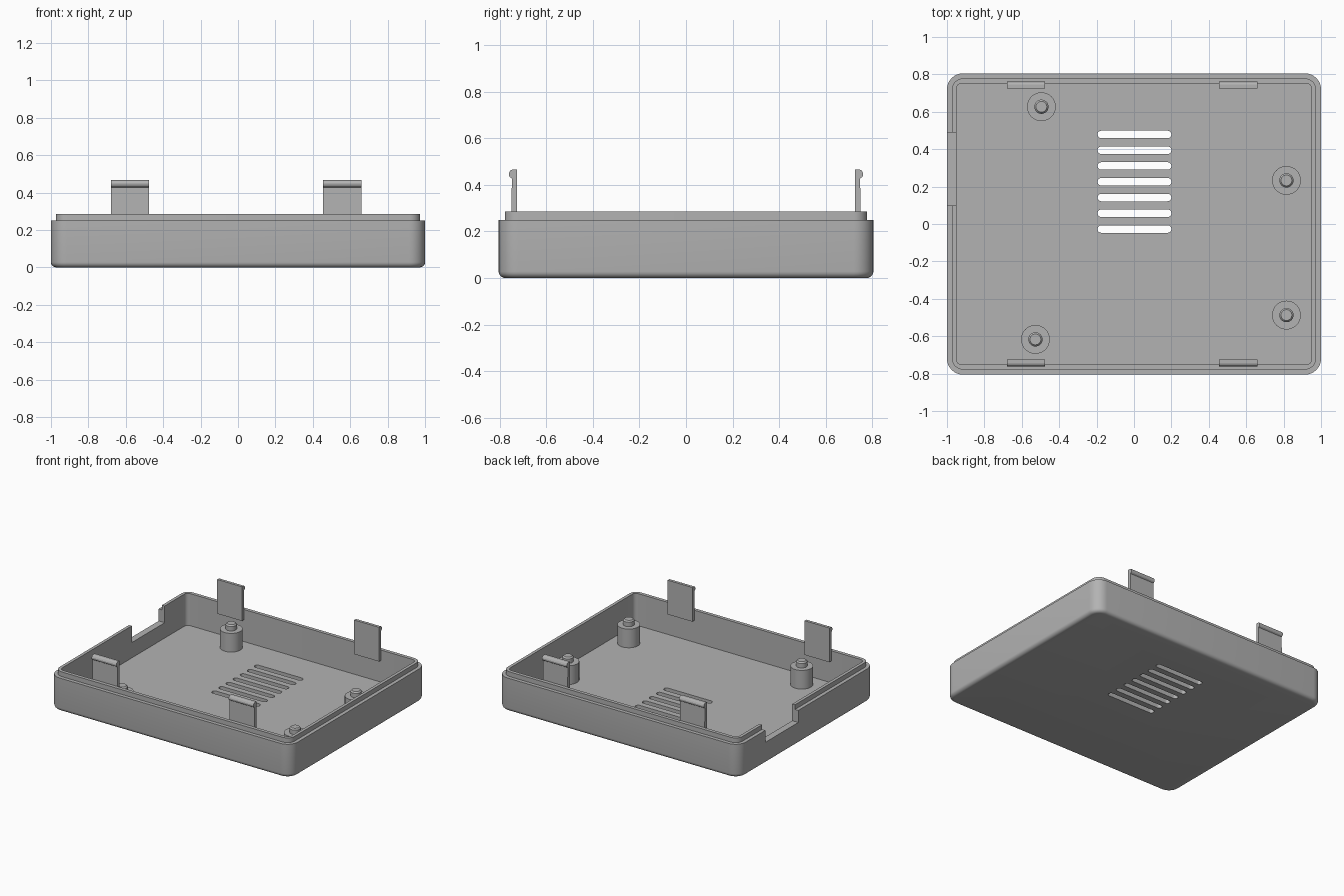
import bpy, bmesh, math
from mathutils import Vector

cube = bpy.data.objects.get("Cube")
if cube:
    bpy.data.objects.remove(cube, do_unlink=True)

grey = bpy.data.materials.new("grey plastic")
grey.use_nodes = True
COLOUR = (0.45, 0.45, 0.45, 1)
grey.diffuse_color = COLOUR
grey.node_tree.nodes["Principled BSDF"].inputs["Base Color"].default_value = COLOUR


def finish(name, bm):
    bmesh.ops.recalc_face_normals(bm, faces=bm.faces)
    mesh = bpy.data.meshes.new(name)
    bm.to_mesh(mesh)
    bm.free()
    mesh.materials.append(grey)
    ob = bpy.data.objects.new(name, mesh)
    bpy.context.collection.objects.link(ob)
    return ob


def smooth(ob):
    bpy.ops.object.select_all(action="DESELECT")
    ob.select_set(True)
    bpy.context.view_layer.objects.active = ob
    bpy.ops.object.shade_smooth_by_angle(angle=math.radians(35))


def block(name, low, high, radius=0, bottom=0, segments=8):
    """Box with rounded upright edges and an optional rounded underside."""
    bm = bmesh.new()
    bmesh.ops.create_cube(bm, size=1)
    low, high = Vector(low), Vector(high)
    for v in bm.verts:
        v.co = (low + high) / 2 + v.co * (high - low)
    if radius:
        upright = [e for e in bm.edges
                   if abs(e.verts[0].co.z - e.verts[1].co.z) > 1e-5]
        bmesh.ops.bevel(bm, geom=upright, offset=radius, segments=segments,
                        profile=0.5, affect="EDGES")
    if bottom:
        rim = [e for e in bm.edges
               if all(abs(v.co.z - low.z) < 1e-5 for v in e.verts)]
        bmesh.ops.bevel(bm, geom=rim, offset=bottom, segments=5,
                        profile=0.5, affect="EDGES")
    return finish(name, bm)


def boolean(target, tool, operation):
    mod = target.modifiers.new(operation, "BOOLEAN")
    mod.object, mod.operation, mod.solver = tool, operation, "EXACT"
    bpy.ops.object.select_all(action="DESELECT")
    bpy.context.view_layer.objects.active = target
    target.select_set(True)
    bpy.ops.object.modifier_apply(modifier=mod.name)
    bpy.data.objects.remove(tool, do_unlink=True)


FLOOR = 0.045

# Tray with a stepped lip around the rim
tray = block("tray", (-1, -0.805, 0), (1, 0.805, 0.25), 0.085, 0.028)
lip = block("lip", (-0.973, -0.778, 0.1), (0.973, 0.778, 0.285), 0.058)
boolean(tray, lip, "UNION")
cavity = block("cavity", (-0.95, -0.752, FLOOR), (0.95, 0.752, 0.5), 0.03)
boolean(tray, cavity, "DIFFERENCE")

# Cable notch in the right wall
notch = block("notch", (-1.1, 0.1, 0.16), (-0.9, 0.49, 0.5))
boolean(tray, notch, "DIFFERENCE")

# Row of vent slots through the floor
for i in range(7):
    y = -0.027 + i * 0.0843
    slot = block("slot", (-0.195, y - 0.02, -0.1), (0.2, y + 0.02, 0.15), 0.0199)
    boolean(tray, slot, "DIFFERENCE")
smooth(tray)


def standoff(name, x, y):
    """Round post with a chamfered locating pin, turned from one profile."""
    profile = [(0, FLOOR - 0.01), (0.077, FLOOR - 0.01), (0.077, 0.185),
               (0.038, 0.185), (0.038, 0.218), (0.029, 0.228), (0, 0.228)]
    bm = bmesh.new()
    points = [bm.verts.new((r, 0, z)) for r, z in profile]
    line = [bm.edges.new(pair) for pair in zip(points, points[1:])]
    bmesh.ops.spin(bm, geom=points + line, cent=(0, 0, 0), axis=(0, 0, 1),
                   angle=math.tau, steps=32, use_merge=True)
    bmesh.ops.remove_doubles(bm, verts=bm.verts, dist=1e-5)
    ob = finish(name, bm)
    ob.location = (x, y, 0)
    smooth(ob)


# Board standoffs
standoff("back_right_standoff", -0.495, 0.627)
standoff("back_left_standoff", 0.815, 0.233)
standoff("front_left_standoff", 0.815, -0.487)
standoff("front_right_standoff", -0.527, -0.617)


def clip(name, x0, x1, side):
    """Snap clip: thin tab with a rounded barb on its outer face."""
    profile = [(0.725, 0.21), (0.751, 0.21), (0.748, 0.428), (0.757, 0.434),
               (0.761, 0.442), (0.761, 0.45), (0.755, 0.461), (0.745, 0.466),
               (0.725, 0.466)]
    bm = bmesh.new()
    face = bm.faces.new([bm.verts.new((x0, side * y, z)) for y, z in profile])
    new = bmesh.ops.extrude_face_region(bm, geom=[face])["geom"]
    bmesh.ops.translate(bm, vec=(x1 - x0, 0, 0),
                        verts=[g for g in new if isinstance(g, bmesh.types.BMVert)])
    finish(name, bm)


# Two snap clips on each long wall
for wall, side in (("front", -1), ("back", 1)):
    clip(wall + "_right_clip", -0.68, -0.475, side)
    clip(wall + "_left_clip", 0.455, 0.66, side)
